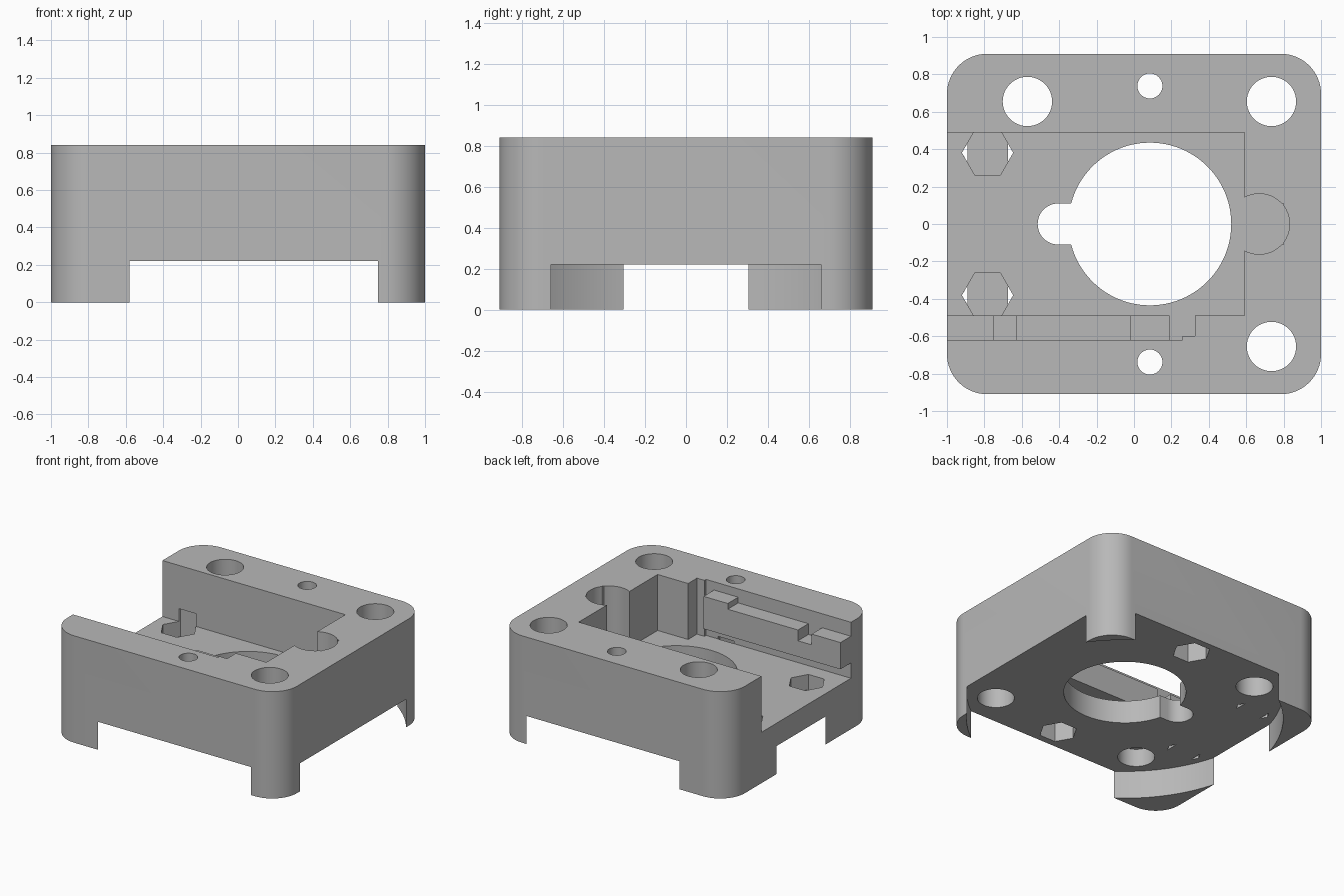
import bpy, bmesh
from math import cos, sin, pi, radians

old = bpy.data.objects.get("Cube")
if old:
    bpy.data.objects.remove(old, do_unlink=True)

grey = bpy.data.materials.new("mid_grey")
grey.use_nodes = True
colour = (0.48, 0.48, 0.48, 1)
grey.diffuse_color = colour
grey.node_tree.nodes["Principled BSDF"].inputs["Base Color"].default_value = colour


def prism(name, points, z0, z1):
    """Extrude a plan outline between two heights."""
    bm = bmesh.new()
    face = bm.faces.new([bm.verts.new((x, y, z0)) for x, y in points])
    out = bmesh.ops.extrude_face_region(bm, geom=[face])
    verts = [g for g in out["geom"] if isinstance(g, bmesh.types.BMVert)]
    bmesh.ops.translate(bm, vec=(0, 0, z1 - z0), verts=verts)
    bmesh.ops.recalc_face_normals(bm, faces=bm.faces)
    mesh = bpy.data.meshes.new(name)
    bm.to_mesh(mesh)
    bm.free()
    obj = bpy.data.objects.new(name, mesh)
    bpy.context.collection.objects.link(obj)
    mesh.materials.append(grey)
    return obj


def circle(x, y, r, n=48):
    return [(x + r * cos(2 * pi * i / n), y + r * sin(2 * pi * i / n)) for i in range(n)]


def rect(x0, x1, y0, y1):
    return [(x0, y0), (x1, y0), (x1, y1), (x0, y1)]


def rounded_rect(hx, hy, r, n=16):
    pts = []
    for q, (sx, sy) in enumerate([(1, 1), (-1, 1), (-1, -1), (1, -1)]):
        for i in range(n + 1):
            a = (q + i / n) * pi / 2
            pts.append((sx * (hx - r) + r * cos(a), sy * (hy - r) + r * sin(a)))
    return pts


HX, HY, TOP, FLOOR, UNDER = 1.0, 0.91, 0.84, 0.4, 0.22
LOW, HIGH = -0.1, 1.0
CX = 0.085
body = prism("housing_body", rounded_rect(HX, HY, 0.215), 0, TOP)


def cut(points, z0, z1):
    cutter = prism("cutter", points, z0, z1)
    cutter.hide_render = True
    mod = body.modifiers.new("cut", 'BOOLEAN')
    mod.operation = 'DIFFERENCE'
    mod.solver = 'EXACT'
    mod.object = cutter
    bpy.context.view_layer.objects.active = body
    bpy.ops.object.modifier_apply(modifier=mod.name)
    bpy.data.objects.remove(cutter, do_unlink=True)


# Round recess underneath, leaving four corner feet
cut(circle(CX, 0, 1.127, 160), LOW, UNDER)

# Main pocket, open on one side
cut(rect(-1.2, 0.59, -0.49, 0.49), FLOOR, HIGH)

# Central bore and its keyhole
cut(circle(CX, 0, 0.435, 96), LOW, FLOOR + 0.1)
cut(circle(-0.405, 0, 0.11), LOW, FLOOR + 0.1)
cut(rect(-0.405, -0.2, -0.11, 0.11), LOW, FLOOR + 0.1)

# Round relief with square corners in the end wall
cut(circle(0.67, 0, 0.162), FLOOR, HIGH)
cut(rect(0.5, 0.8, -0.11, 0.11), FLOOR, HIGH)

# Side slot: undercut beneath a stepped shelf, then the space above the shelf
cut(rect(-1.2, 0.26, -0.62, -0.45), FLOOR, 0.52)
for x0, x1, z in [(-1.2, -0.75, 0.73), (-0.75, -0.63, 0.645),
                  (-0.63, -0.02, 0.73), (-0.02, 0.19, 0.775)]:
    cut(rect(x0, x1, -0.62, -0.45), z, HIGH)
cut(rect(0.19, 0.26, -0.62, -0.45), FLOOR, HIGH)
cut(rect(0.19, 0.325, -0.6, -0.45), FLOOR, HIGH)

# Corner bolt holes, one of them blind
for x, y in [(-0.57, 0.655), (0.735, 0.655), (0.735, -0.655)]:
    cut(circle(x, y, 0.132), LOW, HIGH)
cut(circle(-0.57, -0.655, 0.132), LOW, 0.36)

for s in (-1, 1):
    # Small screw holes with hexagonal nut pockets from below
    cut(circle(CX, s * 0.738, 0.067, 32), LOW, HIGH)
    cut(circle(CX, s * 0.738, 0.137, 6), LOW, 0.42)
    # Nut pockets in the floor, with a bridge leaving only the tips open
    hx, hy = -0.783, s * 0.381
    cut(circle(hx, hy, 0.137, 6), 0.28, FLOOR + 0.1)
    for d in (-1, 1):
        cut([(hx + d * 0.137, hy), (hx + d * 0.108, hy + 0.05),
             (hx + d * 0.108, hy - 0.05)], LOW, 0.3)

bpy.ops.object.select_all(action='DESELECT')
body.select_set(True)
bpy.context.view_layer.objects.active = body
bpy.ops.object.shade_smooth_by_angle(angle=radians(30))
